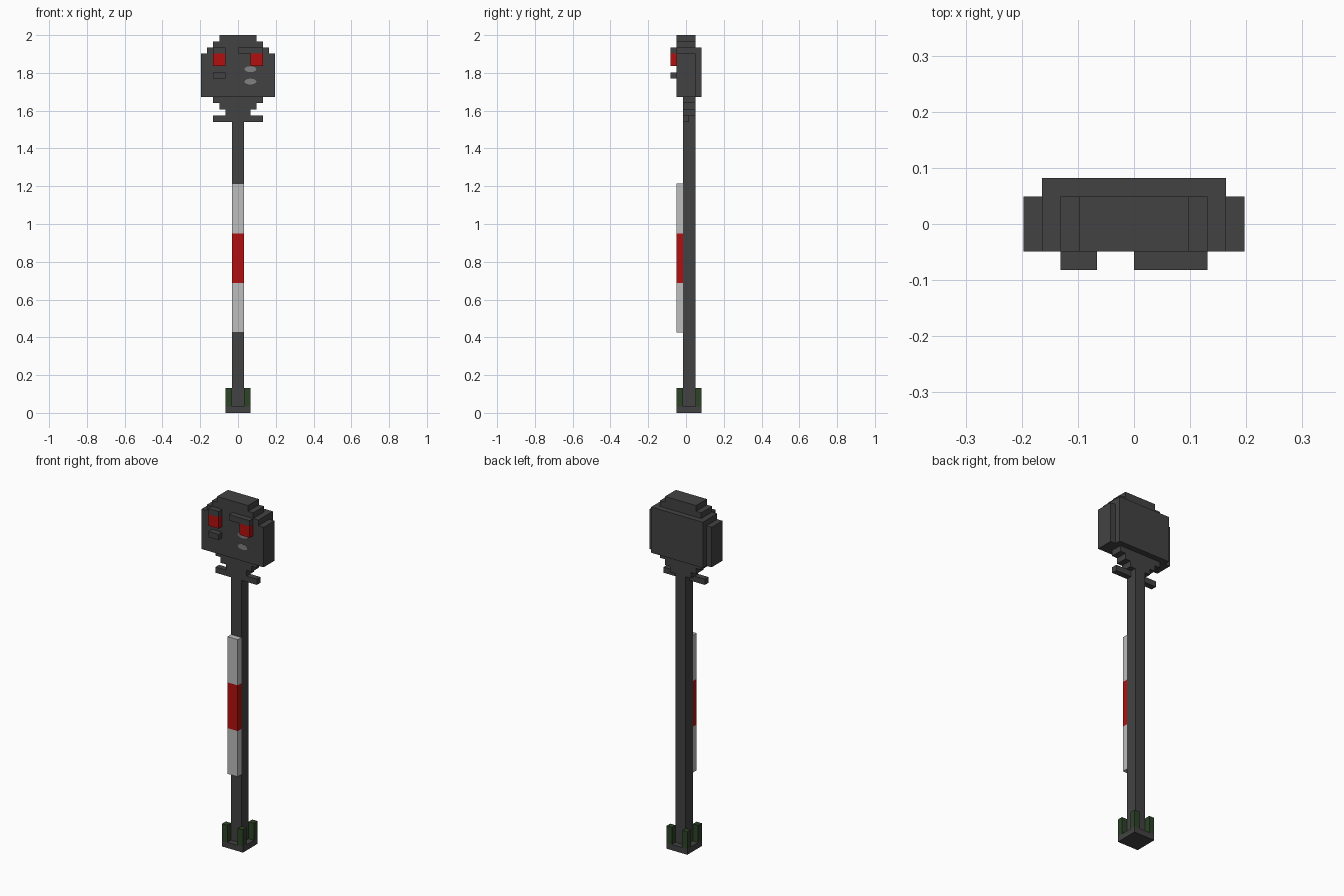
import bpy, bmesh, math

U = 2 / 61  # one block unit

cube = bpy.data.objects.get("Cube")
if cube:
    bpy.data.objects.remove(cube, do_unlink=True)


def material(name, rgb):
    m = bpy.data.materials.new(name)
    m.use_nodes = True
    m.diffuse_color = (*rgb, 1)
    m.node_tree.nodes["Principled BSDF"].inputs["Base Color"].default_value = (*rgb, 1)
    return m


DARK = material("dark grey", (0.055, 0.055, 0.055))
RED = material("red", (0.45, 0.005, 0.005))
PALE = material("pale grey", (0.51, 0.51, 0.51))
MID = material("mid grey", (0.22, 0.22, 0.22))
GREEN = material("dark green", (0.026, 0.056, 0.021))


def prism(name, outline, y0, y1, mat):
    """Extrude an x-z outline (in block units) from y0 back to y1."""
    bm = bmesh.new()
    face = bm.faces.new([bm.verts.new((x * U, y0 * U, z * U)) for x, z in outline])
    new = bmesh.ops.extrude_face_region(bm, geom=[face])["geom"]
    bmesh.ops.translate(bm, vec=(0, (y1 - y0) * U, 0),
                        verts=[v for v in new if isinstance(v, bmesh.types.BMVert)])
    bmesh.ops.recalc_face_normals(bm, faces=bm.faces)
    mesh = bpy.data.meshes.new(name)
    bm.to_mesh(mesh)
    bm.free()
    mesh.materials.append(mat)
    obj = bpy.data.objects.new(name, mesh)
    bpy.context.collection.objects.link(obj)
    return obj


def box(name, x0, x1, y0, y1, z0, z1, mat):
    return prism(name, [(x0, z0), (x1, z0), (x1, z1), (x0, z1)], y0, y1, mat)


def stepped(name, rows, y0, y1, mat):
    """Symmetric stepped slab; rows are (half width, bottom, top) going up."""
    right = [p for w, lo, hi in rows for p in ((w, lo), (w, hi))]
    prism(name, right + [(-x, z) for x, z in reversed(right)], y0, y1, mat)


# Foot: plate with four corner posts
box("foot_plate", -2, 2, -1.5, 2.5, 0, 1, DARK)
for side, x in (("right", -2), ("left", 1)):
    for end, y in (("front", -1.5), ("back", 1.5)):
        box(f"foot_post_{end}_{side}", x, x + 1, y, y + 1, 1, 4, GREEN)

# Pole and the striped grip on its front, made of two halves
box("pole", -1, 1, -0.5, 1.5, 1, 48, DARK)
for side, x in (("right", -1), ("left", 0)):
    for part, z, mat in (("lower", 13, PALE), ("middle", 21, RED), ("upper", 29, PALE)):
        box(f"grip_{part}_{side}", x, x + 1, -1.5, -0.5, z, z + 8, mat)

# Flared neck and the crossbar stubs
stepped("neck", [(2, 48, 49), (3, 49, 50), (4, 50, 51)], -0.5, 1.5, DARK)
box("crossbar_right", -4, -1, -0.5, 0.5, 47, 48, DARK)
box("crossbar_left", 1, 4, -0.5, 0.5, 47, 48, DARK)

# Head with stepped crown and back plate
stepped("head", [(6, 51, 58), (5, 58, 59), (4, 59, 60), (3, 60, 61)], -1.5, 1.5, DARK)
box("head_back_plate", -5, 5, 1.5, 2.5, 51, 59, DARK)

# Face blocks
box("eye_right", -4, -2, -2.5, -1.5, 56, 58, RED)
box("eye_left", 2, 4, -2.5, -1.5, 56, 58, RED)
box("brow_right", -4, -2, -2.5, -1.5, 58, 59, DARK)
box("brow_left", 0, 4, -2.5, -1.5, 58, 59, DARK)
box("cheek_right", -4, -2, -2.5, -1.5, 54, 55, DARK)

# Thin rounded marks under the left eye
for name, z in (("mark_upper", 55.5), ("mark_lower", 53.5)):
    ring = [(2 + 0.98 * math.cos(a), z + 0.48 * math.sin(a))
            for a in (math.tau * i / 12 for i in range(12))]
    prism(name, ring, -1.56, -1.5, MID)
